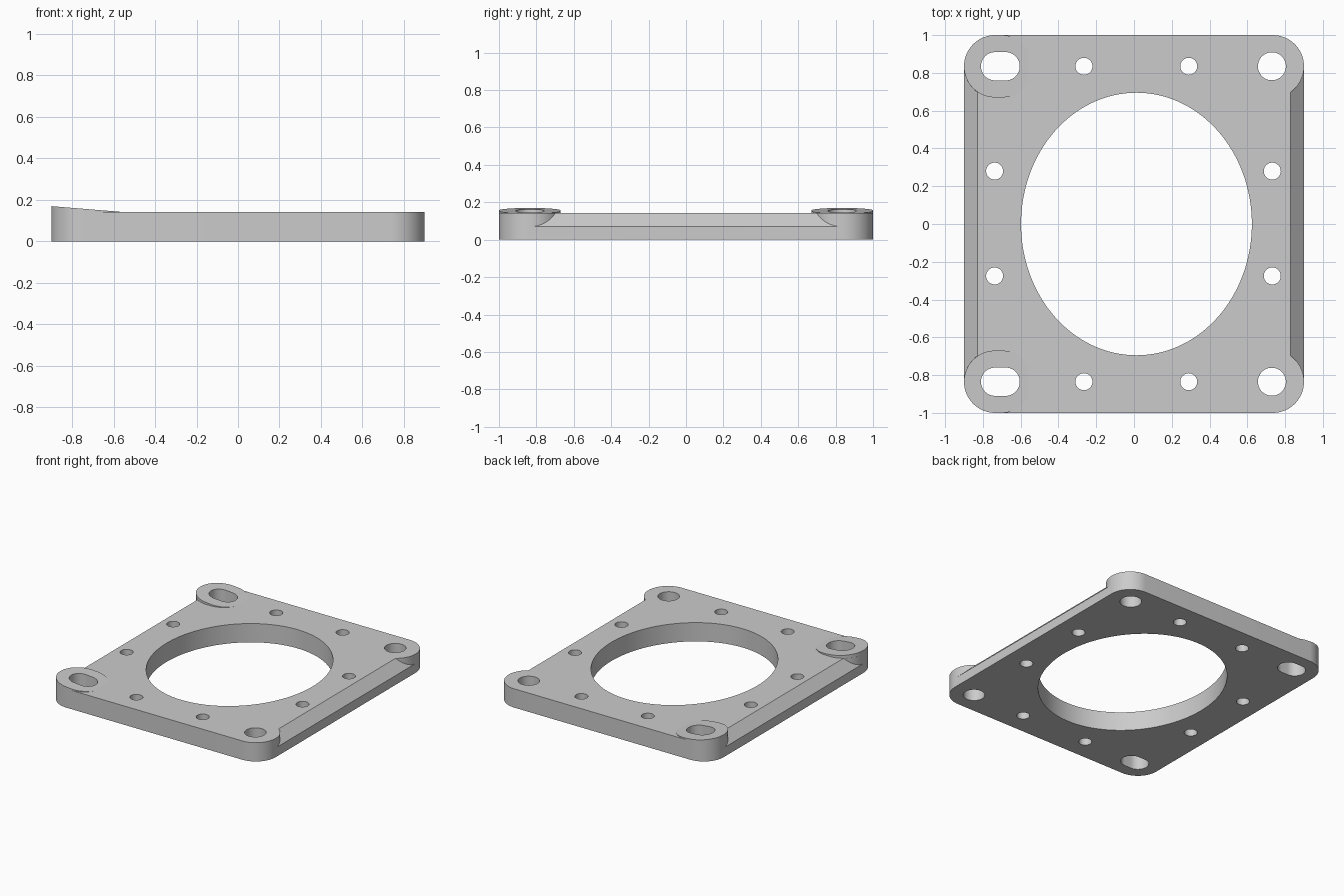
import bpy
import bmesh
from math import cos, sin, pi

if "Cube" in bpy.data.objects:
    bpy.data.objects.remove(bpy.data.objects["Cube"], do_unlink=True)

W, D, H = 0.9, 1.0, 0.142      # half width, half depth, thickness
R = 0.165                      # corner radius
CX, CY = W - R, D - R          # corner centres

grey = bpy.data.materials.new("plain grey")
grey.use_nodes = True
grey.diffuse_color = (0.6, 0.6, 0.6, 1)
grey.node_tree.nodes["Principled BSDF"].inputs["Base Color"].default_value = (0.6, 0.6, 0.6, 1)


def oval(cx, cy, rx, ry=None, n=64):
    """Outline of a circle or ellipse."""
    ry = ry or rx
    return [(cx + rx * cos(2 * pi * i / n), cy + ry * sin(2 * pi * i / n)) for i in range(n)]


def rounded(x0, x1, y0, y1, r, n=16):
    """Outline round four arc centres; y0 == y1 gives a slot."""
    pts = []
    for k, (x, y) in enumerate([(x1, y1), (x0, y1), (x0, y0), (x1, y0)]):
        for i in range(n + 1):
            a = (k + i / n) * pi / 2
            p = (x + r * cos(a), y + r * sin(a))
            if not pts or abs(p[0] - pts[-1][0]) + abs(p[1] - pts[-1][1]) > 1e-5:
                pts.append(p)
    if abs(pts[0][0] - pts[-1][0]) + abs(pts[0][1] - pts[-1][1]) < 1e-5:
        pts.pop()
    return pts


def prism(name, outlines, z0, top):
    """Extrude closed outlines from z0 up to the height top(x)."""
    bm = bmesh.new()
    for pts in outlines:
        low = [bm.verts.new((x, y, z0)) for x, y in pts]
        high = [bm.verts.new((x, y, top(x))) for x, y in pts]
        bm.faces.new(low[::-1])
        bm.faces.new(high)
        for i in range(len(pts)):
            j = (i + 1) % len(pts)
            bm.faces.new((low[i], low[j], high[j], high[i]))
    return finish(name, bm)


def finish(name, bm):
    bmesh.ops.recalc_face_normals(bm, faces=bm.faces)
    mesh = bpy.data.meshes.new(name)
    bm.to_mesh(mesh)
    bm.free()
    mesh.materials.append(grey)
    obj = bpy.data.objects.new(name, mesh)
    bpy.context.collection.objects.link(obj)
    return obj


def select(obj):
    bpy.ops.object.select_all(action="DESELECT")
    obj.select_set(True)
    bpy.context.view_layer.objects.active = obj


def cut(obj, cutter):
    cutter.hide_render = True
    mod = obj.modifiers.new("cut", "BOOLEAN")
    mod.operation = "DIFFERENCE"
    mod.solver = "EXACT"
    mod.object = cutter
    select(obj)
    bpy.ops.object.modifier_apply(modifier=mod.name)


def wedge(name, side):
    """Bevel cutter along one long edge, stopping at the corner posts."""
    bm = bmesh.new()
    profile = [(0.77, 0.2), (0.96, 0.2), (0.96, 0.01)]
    ends = [[bm.verts.new((side * x, y, z)) for x, z in profile]
            for y in (-CY + 0.002, CY - 0.002)]
    bm.faces.new(ends[0])
    bm.faces.new(ends[1])
    for i in range(3):
        j = (i + 1) % 3
        bm.faces.new((ends[0][i], ends[0][j], ends[1][j], ends[1][i]))
    return finish(name, bm)


# Base plate with rounded corners
plate = prism("base_plate", [rounded(-CX, CX, -CY, CY, R)], 0, lambda x: H)

# Bevelled long edges between the corner posts
for side in (-1, 1):
    cutter = wedge("edge_cutter", side)
    posts = prism("post_cutter", [oval(side * CX, y, R + 0.0005) for y in (-CY, CY)],
                  -0.1, lambda x: 0.3)
    cut(cutter, posts)
    cut(plate, cutter)
    for helper in (cutter, posts):
        bpy.data.objects.remove(helper, do_unlink=True)

# Sloping raised pads at the slotted corners
pads = [prism(name, [rounded(-CX, -0.70, y, y, R)], H - 0.005,
              lambda x: 0.17 - 0.082 * (x + W))
        for name, y in (("front_slot_pad", -CY), ("back_slot_pad", CY))]

# Openings: centre, corner holes, slots and small screw holes
slots = [rounded(-CX, -0.68, y, y, 0.075) for y in (-CY, CY)]
holes = [oval(0.013, 0, 0.611, 0.695, 128)]
holes += [oval(0.73, y, 0.074) for y in (-CY, CY)]
holes += [oval(x, y, 0.045, n=32) for x in (-0.265, 0.29) for y in (-CY, CY)]
holes += [oval(x, y, 0.045, n=32) for x in (-0.738, 0.732) for y in (-0.275, 0.28)]
cutter = prism("hole_cutter", holes + slots, -0.1, lambda x: 0.3)
for part in [plate] + pads:
    cut(part, cutter)
bpy.data.objects.remove(cutter, do_unlink=True)

for part in [plate] + pads:
    select(part)
    bpy.ops.object.shade_smooth_by_angle()
